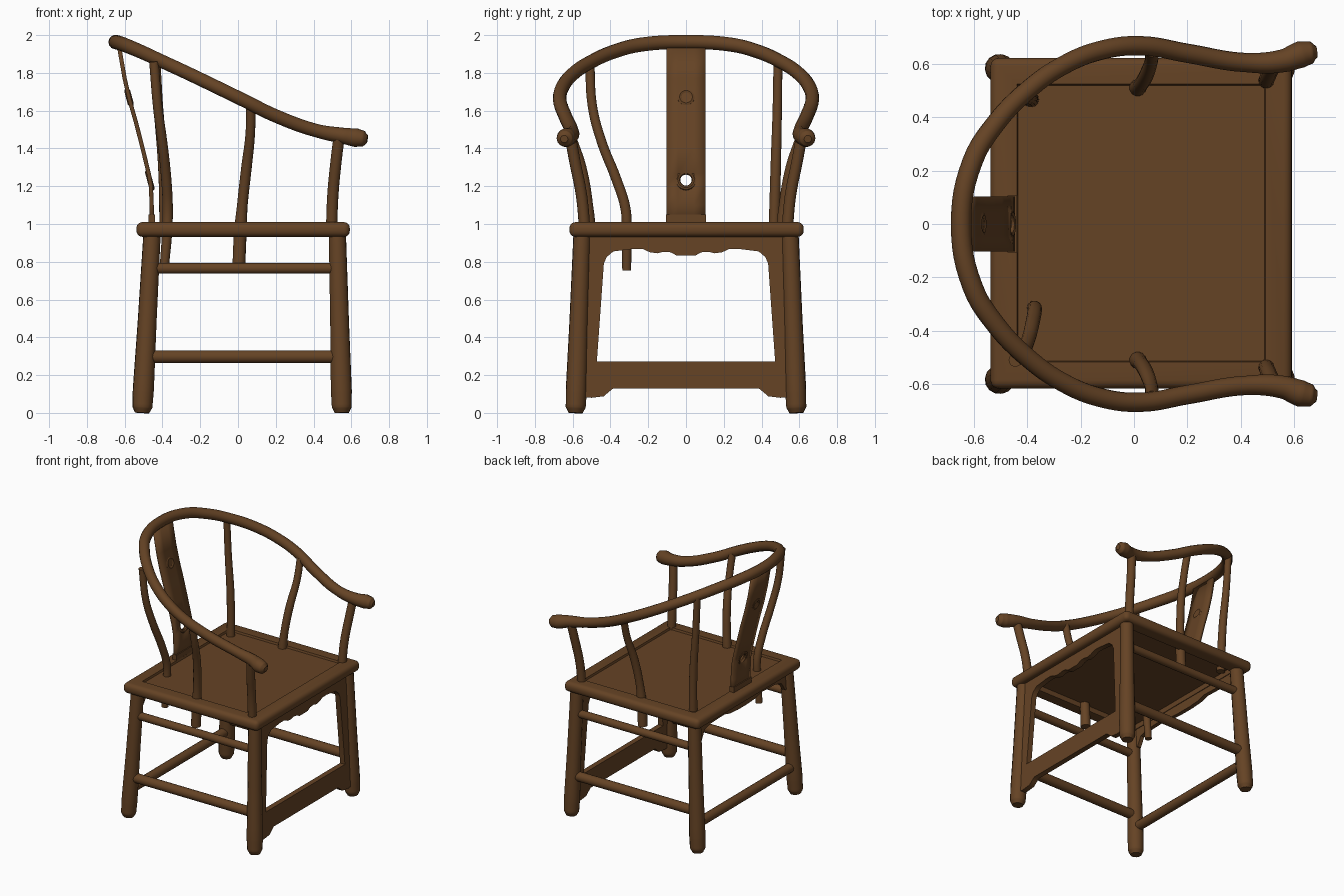
import bpy, bmesh, math
from mathutils import Vector

if "Cube" in bpy.data.objects:
    bpy.data.objects.remove(bpy.data.objects["Cube"])

wood = bpy.data.materials.new("dark_brown_wood")
wood.diffuse_color = (0.13, 0.056, 0.018, 1)
wood.use_nodes = True
wood.node_tree.nodes["Principled BSDF"].inputs["Base Color"].default_value = wood.diffuse_color


def finish(ob, angle=40):
    """Give the wood material and smooth shading."""
    ob.data.materials.clear()
    ob.data.materials.append(wood)
    bpy.ops.object.select_all(action='DESELECT')
    ob.select_set(True)
    bpy.context.view_layer.objects.active = ob
    bpy.ops.object.shade_smooth_by_angle(angle=math.radians(angle))
    return ob


def curve_to_mesh(name, cu):
    tmp = bpy.data.objects.new(name + "_tmp", cu)
    bpy.context.collection.objects.link(tmp)
    dg = bpy.context.evaluated_depsgraph_get()
    me = bpy.data.meshes.new_from_object(tmp.evaluated_get(dg))
    bpy.data.objects.remove(tmp)
    ob = bpy.data.objects.new(name, me)
    bpy.context.collection.objects.link(ob)
    return ob


def tube(name, pts, radii, res=6):
    """Round bar along a smooth path."""
    if not isinstance(radii, (list, tuple)):
        radii = [radii] * len(pts)
    cu = bpy.data.curves.new(name, 'CURVE')
    cu.dimensions = '3D'
    cu.bevel_depth = 1.0
    cu.bevel_resolution = 5
    cu.resolution_u = res
    cu.use_fill_caps = True
    sp = cu.splines.new('BEZIER')
    sp.bezier_points.add(len(pts) - 1)
    for bp, p, r in zip(sp.bezier_points, pts, radii):
        bp.co = p
        bp.radius = r
        bp.handle_left_type = bp.handle_right_type = 'AUTO'
    return finish(curve_to_mesh(name, cu))


def board(name, outlines, thick, x0, slope):
    """Flat board across the chair (y, z outlines), leaning with the legs."""
    cu = bpy.data.curves.new(name, 'CURVE')
    cu.dimensions = '2D'
    cu.fill_mode = 'BOTH'
    cu.extrude = thick / 2
    for o in outlines:
        sp = cu.splines.new('POLY')
        sp.points.add(len(o) - 1)
        for p, c in zip(sp.points, o):
            p.co = (c[0], c[1], 0, 1)
        sp.use_cyclic_u = True
    ob = curve_to_mesh(name, cu)
    for v in ob.data.vertices:
        y, z, t = v.co
        v.co = (x0 + slope * z + t, y, z)
    return finish(ob)


def mirrored(half):
    return half + [(-y, z) for y, z in reversed(half)]


# Horseshoe arm rail with swollen ends
half = [(0.685, 0.645, 1.45), (0.665, 0.643, 1.452), (0.625, 0.635, 1.457), (0.56, 0.612, 1.467),
        (0.42, 0.605, 1.493), (0.2, 0.64, 1.572), (0.03, 0.668, 1.655), (-0.12, 0.652, 1.728),
        (-0.27, 0.592, 1.80), (-0.4, 0.50, 1.86), (-0.52, 0.375, 1.915), (-0.605, 0.235, 1.95)]
rad = [0.02, 0.042, 0.05, 0.043] + [0.036] * 6 + [0.037, 0.038]
tube("arm_rail", half + [(-0.648, 0, 1.963)] + [(x, -y, z) for x, y, z in reversed(half)],
     rad + [0.038] + rad[::-1])

# Seat frame with rounded edges and a sunken panel
bm = bmesh.new()
bmesh.ops.create_cube(bm, size=1)
for v in bm.verts:
    v.co = (0.027 + v.co.x * 1.13, 0.003 + v.co.y * 1.24, 0.971 + v.co.z * 0.078)
bmesh.ops.bevel(bm, geom=bm.edges[:], offset=0.032, segments=4, profile=0.5, affect='EDGES')
bm.normal_update()
for sign in (1, -1):
    face = max((f for f in bm.faces if f.normal.z * sign > 0.99), key=lambda f: f.calc_area())
    bmesh.ops.inset_individual(bm, faces=[face], thickness=0.095)
    bmesh.ops.inset_individual(bm, faces=[face], thickness=0.006)
    for v in face.verts:
        v.co.z -= sign * (0.015 if sign > 0 else 0.035)
me = bpy.data.meshes.new("seat")
bm.to_mesh(me)
bm.free()
seat = bpy.data.objects.new("seat", me)
bpy.context.collection.objects.link(seat)
finish(seat)

for s, side in ((1, "left"), (-1, "right")):
    # Splayed legs with rounded feet
    for part, xt, xb in (("front", 0.526, 0.55), ("back", -0.455, -0.508)):
        def leg_point(z):
            t = 1 - z / 0.95
            return (xt + (xb - xt) * t, s * (0.55 + 0.035 * t), z)
        tube(f"{part}_leg_{side}", [leg_point(z) for z in (0.95, 0.5, 0.12, 0.03, 0.0)],
             [0.046, 0.05, 0.056, 0.053, 0.038])
    # Side stretchers
    tube(f"upper_stretcher_{side}", [(-0.46, s * 0.557, 0.765), (0.53, s * 0.557, 0.765)], 0.029)
    tube(f"lower_stretcher_{side}", [(-0.49, s * 0.573, 0.297), (0.545, s * 0.573, 0.297)], 0.035)
    # Front arm posts and middle posts
    tube(f"front_post_{side}", [(0.535, s * 0.612, 1.46), (0.52, s * 0.59, 1.34),
                                (0.502, s * 0.553, 1.15), (0.495, s * 0.535, 0.96)], 0.03)
    tube(f"middle_post_{side}", [(0.067, s * 0.65, 1.63), (0.065, s * 0.612, 1.48), (0.045, s * 0.555, 1.3),
                                 (0.023, s * 0.52, 1.1), (0.012, s * 0.51, 0.95), (0.005, s * 0.51, 0.79)],
         [0.025, 0.025, 0.028, 0.028, 0.034, 0.034])

# Back posts: one bows inward, the other stands almost straight
tube("back_post_right", [(-0.445, -0.51, 1.86), (-0.425, -0.495, 1.62), (-0.4, -0.445, 1.43),
                         (-0.38, -0.37, 1.24), (-0.372, -0.32, 1.08), (-0.376, -0.314, 0.95),
                         (-0.392, -0.314, 0.755)], [0.025, 0.025, 0.026, 0.027, 0.027, 0.027, 0.024])
tube("back_post_left", [(-0.435, 0.487, 1.87), (-0.42, 0.483, 1.6), (-0.395, 0.475, 1.3),
                        (-0.385, 0.466, 0.94)], [0.024, 0.025, 0.028, 0.03])

# Front frame: scalloped apron, leg brackets and footboard in one
outer = mirrored([(-0.555, 0.94), (-0.58, 0.085), (-0.5, 0.08), (-0.435, 0.088),
                  (-0.41, 0.11), (-0.385, 0.13)])
opening = mirrored([(-0.472, 0.272), (-0.435, 0.79), (-0.42, 0.825), (-0.385, 0.855), (-0.28, 0.868),
                    (-0.23, 0.868), (-0.19, 0.85), (-0.15, 0.845), (-0.12, 0.853), (-0.08, 0.85),
                    (-0.05, 0.833)])
board("front_apron_frame", [outer, opening], 0.04, 0.552, -0.028)

# Back apron and back stretcher
board("back_apron", [mirrored([(-0.54, 0.95), (-0.54, 0.80), (-0.5, 0.80), (-0.46, 0.865),
                               (-0.38, 0.885), (-0.22, 0.89), (-0.15, 0.872), (-0.06, 0.866)])],
      0.03, -0.51, 0.055)
tube("back_stretcher", [(-0.495, -0.575, 0.205), (-0.495, 0.575, 0.205)], 0.034)

# Curved back splat with a pierced opening
rows = [(-0.457, 0.98), (-0.457, 1.1), (-0.461, 1.2), (-0.472, 1.265), (-0.505, 1.4),
        (-0.538, 1.53), (-0.572, 1.65), (-0.6, 1.77), (-0.628, 1.93)]
cols = [-0.104, -0.042, 0.042, 0.104]
bm = bmesh.new()
grid = [[bm.verts.new((x, y, z)) for y in cols] for x, z in rows]
for i in range(len(rows) - 1):
    for j in range(3):
        if (i, j) != (2, 1):
            bm.faces.new((grid[i][j], grid[i][j + 1], grid[i + 1][j + 1], grid[i + 1][j]))
me = bpy.data.meshes.new("back_splat")
bm.to_mesh(me)
bm.free()
splat = bpy.data.objects.new("back_splat", me)
bpy.context.collection.objects.link(splat)
mod = splat.modifiers.new("thickness", 'SOLIDIFY')
mod.thickness = 0.022
mod.offset = 0
finish(splat)

# Carved rosette, ring around the opening, and foot block on the splat
lean = Vector((0.28, 0, 1)).normalized()
for name, x, z, big, small in (("splat_rosette", -0.577, 1.67, 0.034, 0.016),
                               ("splat_opening_ring", -0.467, 1.232, 0.044, 0.014)):
    bpy.ops.mesh.primitive_torus_add(major_radius=big, minor_radius=small, major_segments=24,
                                     minor_segments=8, location=(x, 0, z),
                                     rotation=(0, math.radians(90 - 15), 0))
    bpy.context.object.name = name
    finish(bpy.context.object)
bpy.ops.mesh.primitive_cube_add(size=1, location=(-0.457, 0, 1.02))
block = bpy.context.object
block.name = "splat_foot"
block.scale = (0.036, 0.212, 0.06)
finish(block)
